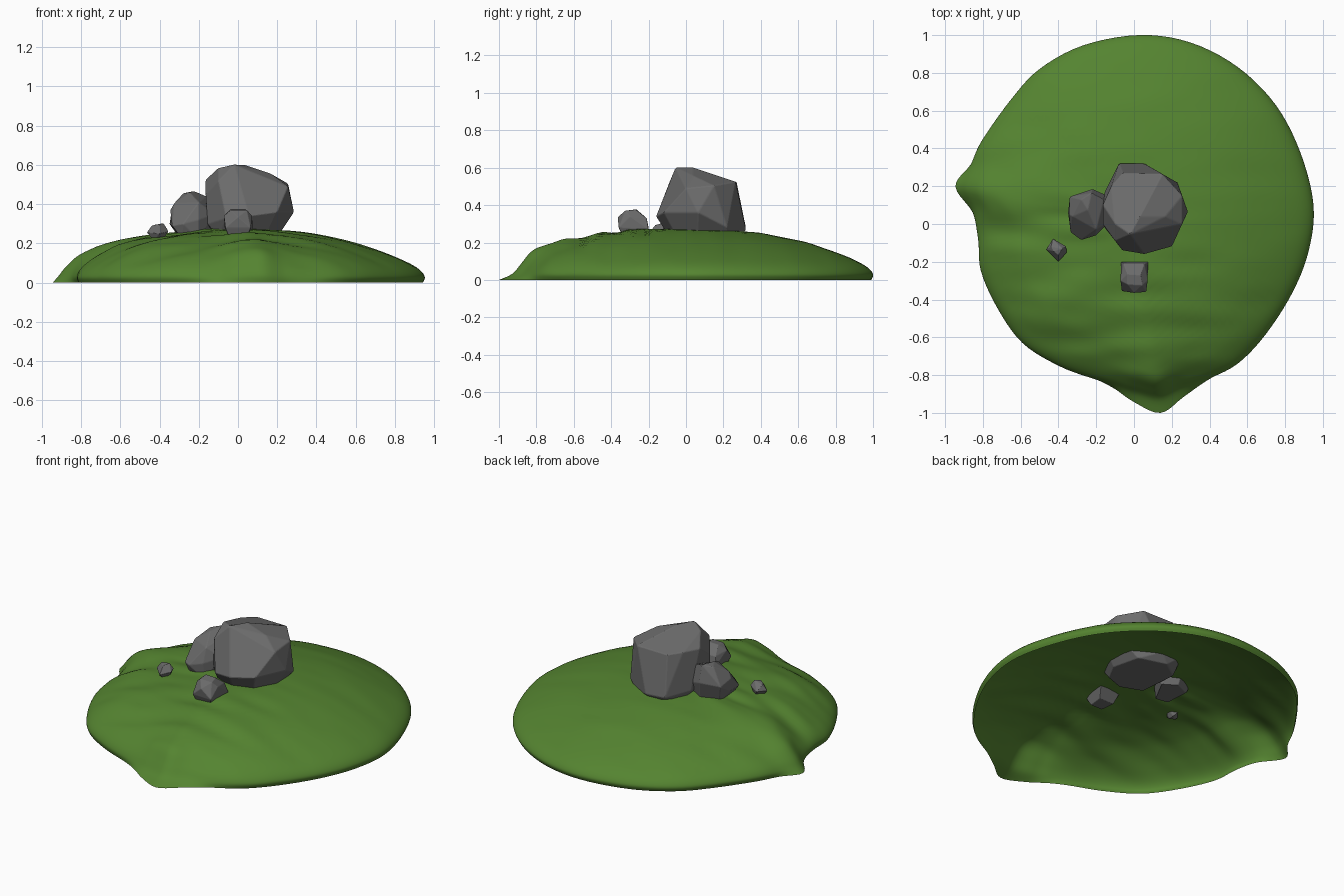
import bpy, bmesh, math
from mathutils import Vector, noise

if "Cube" in bpy.data.objects:
    bpy.data.objects.remove(bpy.data.objects["Cube"])


def spline(pts, sub, closed=False):
    """Catmull-Rom curve through 2D points."""
    n, out = len(pts), []
    P = [Vector(p) for p in pts]
    get = (lambda i: P[i % n]) if closed else (lambda i: P[max(0, min(n - 1, i))])
    for i in range(n if closed else n - 1):
        a, b, c, d = (get(i + k) for k in (-1, 0, 1, 2))
        for s in range(sub):
            t = s / sub
            out.append(0.5 * (2 * b + (c - a) * t + (2 * a - 5 * b + 4 * c - d) * t * t
                              + (3 * b - a - 3 * c + d) * t ** 3))
    if not closed:
        out.append(P[-1])
    return out


def material(name, colour):
    mat = bpy.data.materials.new(name)
    mat.diffuse_color = (*colour, 1)
    mat.use_nodes = True
    mat.node_tree.nodes["Principled BSDF"].inputs["Base Color"].default_value = mat.diffuse_color
    return mat


def add_object(name, bm, mat):
    me = bpy.data.meshes.new(name)
    bm.to_mesh(me)
    bm.free()
    me.materials.append(mat)
    ob = bpy.data.objects.new(name, me)
    bpy.context.collection.objects.link(ob)
    return ob


# Grass mound: an open shell with two low spurs (front and left)
outline = spline([
    (.03, 1), (.3, .96), (.55, .83), (.75, .63), (.88, .38), (.95, .1), (.925, -.14),
    (.84, -.36), (.7, -.58), (.55, -.74), (.38, -.84), (.26, -.92), (.14, -1), (0, -.945),
    (-.1, -.88), (-.2, -.83), (-.4, -.75), (-.59, -.63), (-.72, -.45), (-.81, -.25),
    (-.825, -.08), (-.86, .06), (-.95, .2), (-.87, .32), (-.8, .45), (-.65, .66),
    (-.5, .82), (-.27, .945)], 5, True)
base = spline([(0, .268), (.2, .268), (.4, .25), (.6, .212), (.77, .16), (.9, .108),
               (.97, .068), (1, .03), (.99, 0)], 5)
spur = spline([(0, .268), (.2, .268), (.4, .252), (.6, .21), (.75, .165), (.82, .137),
               (.88, .08), (.93, .03), (1, 0)], 5)


def bell(p, sx, sy, width):
    return math.exp(-(math.degrees(p.angle(Vector((sx, sy)))) / width) ** 2)


bm = bmesh.new()
centre = bm.verts.new((0, 0, base[0].y))
rings = []
for b, s in zip(base[1:], spur[1:]):
    ring = []
    for p in outline:
        left = bell(p, -.95, .2, 8)
        prof = b.lerp(s, min(1, bell(p, .14, -1, 15) + .5 * left))
        x, y = p * prof.x
        # the front and left sides are fuller and more wrinkled
        side = min(1, max(0, .5 - .9 * p.y - .7 * p.x))
        fade = min(1, max(0, prof.y) / .12)
        mid = max(0, 1 - abs(prof.x - .75) / .35)
        bump = noise.noise(Vector((x * 3, y * 10, 1.3))) * (.004 + .014 * side) * fade
        bump += .018 * side * mid * fade
        ring.append(bm.verts.new((x, y, max(0, prof.y + bump))))
    rings.append(ring)
n = len(outline)
for i in range(n):
    j = (i + 1) % n
    bm.faces.new((centre, rings[0][j], rings[0][i]))
    for r0, r1 in zip(rings, rings[1:]):
        bm.faces.new((r0[i], r0[j], r1[j], r1[i]))
mound = add_object("grass_mound", bm, material("grass", (.09, .23, .03)))
mound.data.shade_smooth()

# Rocks: faceted hulls with slightly softened edges
stone = material("stone", (.15, .15, .15))


def rock(name, pts, soft, merge):
    bm = bmesh.new()
    for p in pts:
        bm.verts.new(p)
    bmesh.ops.convex_hull(bm, input=bm.verts)
    loose = [v for v in bm.verts if not v.link_faces]
    bmesh.ops.delete(bm, geom=loose, context='VERTS')
    bmesh.ops.dissolve_limit(bm, angle_limit=math.radians(merge),
                             verts=bm.verts, edges=bm.edges)
    bmesh.ops.recalc_face_normals(bm, faces=bm.faces)
    ob = add_object(name, bm, stone)
    bevel = ob.modifiers.new("soft_edges", 'BEVEL')
    bevel.width, bevel.segments = soft, 2
    bevel.limit_method = 'NONE'


rock("large_rock", [
    (-.1, -.04, .23), (.03, -.09, .23), (.14, -.05, .23), (.2, .06, .23), (.17, .24, .22),
    (0, .29, .22), (-.12, .2, .23),
    (-.155, -.02, .3), (-.06, -.14, .33), (.2, -.12, .36), (.055, -.16, .34),
    (.285, .065, .36), (.23, .22, .28), (.055, .32, .27), (-.08, .32, .28), (-.155, .17, .29),
    (-.165, 0, .45), (-.165, .1, .525), (-.1, -.09, .52), (.04, -.13, .43),
    (.255, 0, .49), (.255, .15, .505), (.15, .265, .525), (-.06, .27, .525), (-.12, .2, .53),
    (-.1, .0, .585), (-.02, -.055, .602), (.03, .04, .602), (.165, .04, .557),
    (.1, .17, .55)], .005, 16)

rock("medium_rock", [
    (-.29, -.05, .23), (-.2, -.05, .22), (-.12, .1, .22), (-.2, .15, .22), (-.3, .1, .23),
    (-.335, -.045, .29), (-.28, -.085, .3), (-.2, -.06, .32), (-.35, .06, .3),
    (-.34, .145, .35), (-.345, .05, .37), (-.22, .185, .36), (-.14, .15, .33),
    (-.325, .04, .405), (-.28, .13, .455), (-.225, .165, .467),
    (-.245, .075, .46), (-.16, .13, .44), (-.2, -.03, .41), (-.12, .02, .35)], .004, 16)

rock("small_rock", [
    (-.04, -.33, .215), (.04, -.33, .215), (.05, -.24, .215), (-.05, -.24, .215),
    (-.065, -.355, .28), (.065, -.36, .28), (.075, -.2, .27), (-.068, -.2, .28),
    (-.072, -.3, .34), (0, -.365, .335), (.072, -.3, .34), (.055, -.21, .33),
    (-.055, -.21, .33), (-.035, -.32, .37), (.045, -.325, .37), (.035, -.27, .377),
    (-.035, -.265, .377)], .003, 14)

rock("pebble", [
    (-.43, -.15, .215), (-.39, -.16, .21), (-.39, -.12, .21), (-.465, -.135, .255),
    (-.4, -.2, .25), (-.355, -.15, .26), (-.36, -.118, .27), (-.43, -.078, .26),
    (-.44, -.12, .29), (-.4, -.165, .293), (-.38, -.13, .303), (-.425, -.145, .295)],
    .002, 14)
